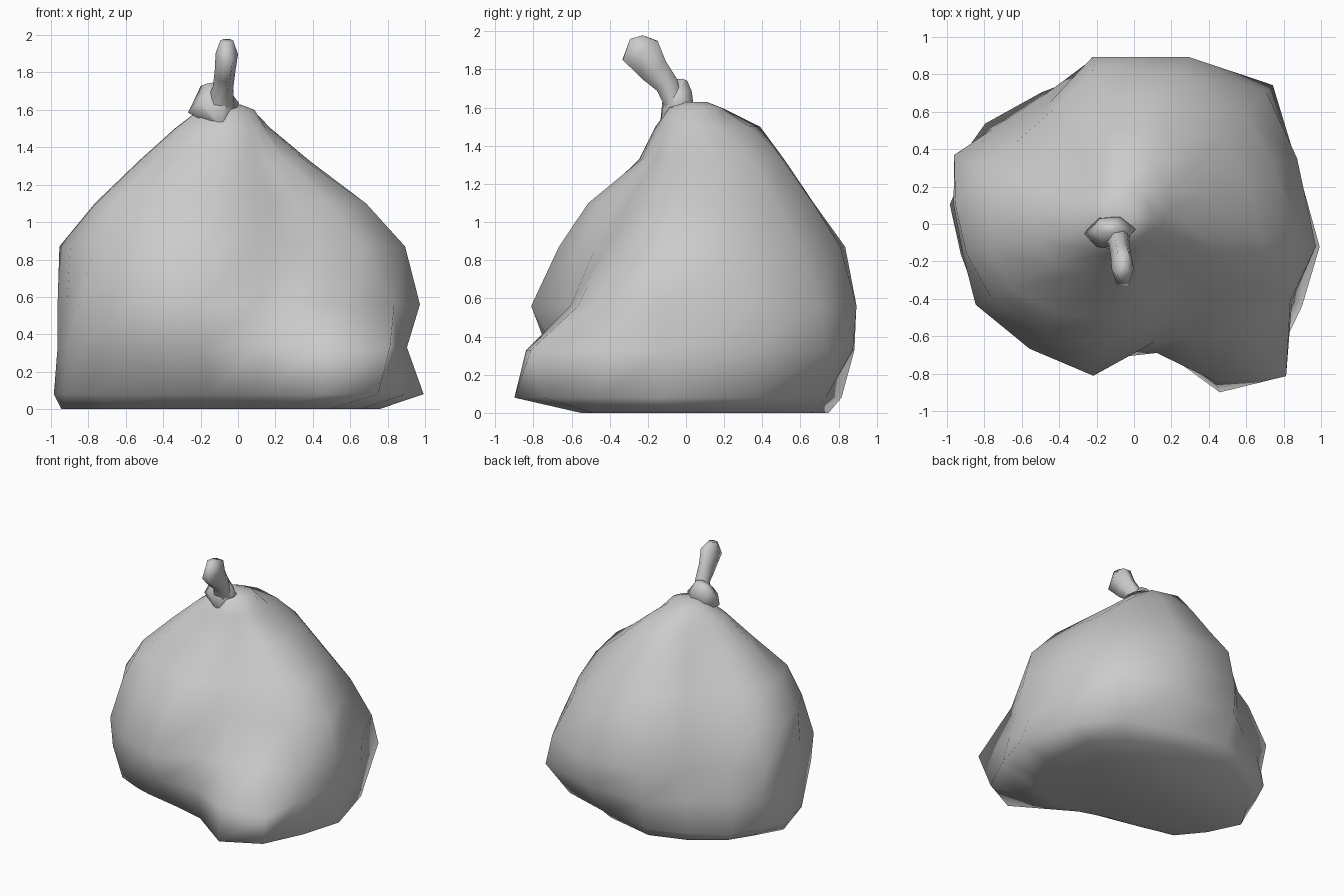
import bpy, bmesh, math
from mathutils import Vector

if "Cube" in bpy.data.objects:
    bpy.data.objects.remove(bpy.data.objects["Cube"])


def loft(name, rings, angle=80):
    """Skin a list of closed point rings and cap both ends."""
    bm = bmesh.new()
    loops = [[bm.verts.new(p) for p in ring] for ring in rings]
    n = len(loops[0])
    for a, b in zip(loops, loops[1:]):
        for i in range(n):
            j = (i + 1) % n
            bm.faces.new((a[i], a[j], b[j], b[i]))
    bm.faces.new(loops[0][::-1])
    bm.faces.new(loops[-1])
    bmesh.ops.recalc_face_normals(bm, faces=bm.faces)
    mesh = bpy.data.meshes.new(name)
    bm.to_mesh(mesh)
    bm.free()
    ob = bpy.data.objects.new(name, mesh)
    bpy.context.collection.objects.link(ob)
    bpy.ops.object.select_all(action='DESELECT')
    ob.select_set(True)
    bpy.context.view_layer.objects.active = ob
    bpy.ops.object.shade_smooth_by_angle(angle=math.radians(angle))
    return ob


def tube(name, stations, sides=6):
    """Loft along a path; each station is x, y, z, width radius, depth radius."""
    pts = [Vector(s[:3]) for s in stations]
    rings = []
    for i, (c, s) in enumerate(zip(pts, stations)):
        t = (pts[min(i + 1, len(pts) - 1)] - pts[max(i - 1, 0)]).normalized()
        v = t.cross(Vector((1, 0, 0))).normalized()
        u = v.cross(t)
        rings.append([c + u * s[3] * math.cos(k * math.tau / sides)
                      + v * s[4] * math.sin(k * math.tau / sides) for k in range(sides)])
    return loft(name, rings)


# bag body: radii (in hundredths) around the bag at each height
ANGLES = [-7, 22, 45, 72, 104, 125, 146, 159, 174, 190, 207, 230, 255, 280, 297, 315, 334]
PROFILE = {
    0.00: [76, 76, 69, 69, 77, 80, 86, 88, 95, 84, 75, 54, 47, 53, 62, 69, 73],
    0.08: [100, 93, 87, 77, 84, 86, 96, 95, 99, 94, 86, 68, 60, 66, 101, 106, 100],
    0.33: [91, 93, 105, 92, 91, 84, 91, 99, 97, 93, 93, 84, 75, 70, 94, 115, 94],
    0.56: [98, 94, 100, 94, 92, 79, 87, 103, 97, 93, 95, 87, 84, 64, 68, 80, 93],
    0.87: [90, 81, 84, 85, 86, 75, 77, 89, 96, 91, 86, 77, 69, 57, 53, 58, 74],
    1.10: [69, 66, 67, 70, 69, 61, 62, 71, 77, 77, 75, 63, 53, 46, 40, 43, 54],
    1.33: [36, 41, 48, 53, 53, 46, 45, 49, 53, 53, 48, 32, 24, 21, 20, 22, 28],
    1.50: [15, 19, 25, 35, 40, 33, 31, 32, 34, 34, 29, 21, 16, 14, 13, 13, 14],
}
rings = [[(r / 100 * math.cos(math.radians(a)), r / 100 * math.sin(math.radians(a)), z)
          for a, r in zip(ANGLES, radii)] for z, radii in PROFILE.items()]
# gathered neck closing the top
for z, rx, ry in ((1.60, 0.15, 0.14), (1.63, 0.07, 0.06)):
    rings.append([(-0.06 + rx * math.cos(math.radians(a)),
                   0.05 + ry * math.sin(math.radians(a)), z) for a in ANGLES])
loft("bag_body", rings)

# knot wrapped round the neck
tube("knot", [(-0.09, -0.12, 1.51, 0.02, 0.02),
              (-0.13, -0.04, 1.61, 0.14, 0.10),
              (-0.13, -0.03, 1.69, 0.09, 0.07),
              (-0.14, -0.02, 1.74, 0.06, 0.03)])

# loose end of the bag above the knot
tube("bag_tail", [(-0.10, -0.06, 1.60, 0.08, 0.05),
                  (-0.08, -0.10, 1.72, 0.055, 0.07),
                  (-0.07, -0.17, 1.80, 0.055, 0.09),
                  (-0.06, -0.24, 1.90, 0.06, 0.12),
                  (-0.06, -0.26, 1.97, 0.035, 0.04)])
